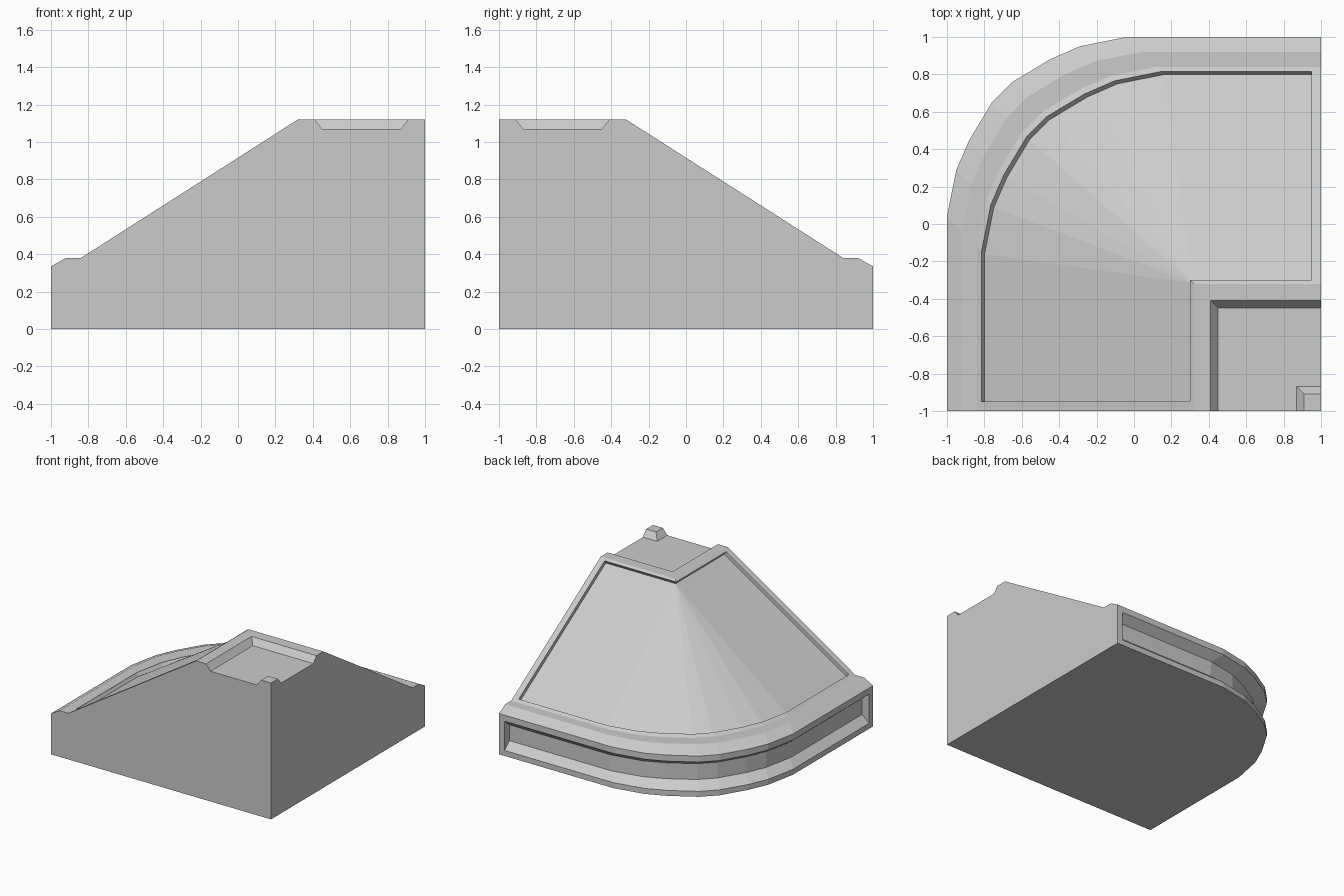
import bpy, bmesh

cube = bpy.data.objects.get("Cube")
if cube:
    bpy.data.objects.remove(cube, do_unlink=True)

grey = bpy.data.materials.new("light_grey")
grey.use_nodes = True
colour = (0.6, 0.6, 0.6, 1.0)
grey.diffuse_color = colour
grey.node_tree.nodes["Principled BSDF"].inputs["Base Color"].default_value = colour

# Half of the rounded corner; the other half mirrors across the diagonal
half = [(-1, 0.04), (-0.95, 0.29), (-0.88, 0.45), (-0.76, 0.65)]
arc = half + [(-y, -x) for x, y in reversed(half)]


def ring(d, z, end=0.0):
    """Footprint path moved inwards by d, its two ends shortened by end."""
    return ([(d - 1, end - 1, z)] + [(x + d, y - d, z) for x, y in arc]
            + [(1 - end, 1 - d, z)])


def square_ring(c, z, end=0.0):
    """Path round the raised square corner, with all arc points at its tip."""
    return [(c, end - 1, z)] + [(c, -c, z)] * len(arc) + [(1 - end, -c, z)]


def strip(low, high):
    return [(low[i], high[i], high[i + 1], low[i + 1]) for i in range(len(low) - 1)]


def frame(low, high, in_low, in_high):
    """Faces between an outer band and a smaller band within it."""
    return (strip(low, in_low) + strip(in_high, high)
            + [(low[0], high[0], in_high[0], in_low[0]),
               (in_low[-1], in_high[-1], high[-1], low[-1])])


def recessed(edge, rim, floor):
    return frame(*edge, *rim) + frame(*rim, *floor) + strip(*floor)


def build(name, faces):
    bm = bmesh.new()
    for face in faces:
        points = []
        for p in face:
            if p not in points:
                points.append(p)
        if len(points) > 2:
            bm.faces.new([bm.verts.new(p) for p in points])
    bmesh.ops.remove_doubles(bm, verts=bm.verts[:], dist=0.0002)
    mesh = bpy.data.meshes.new(name)
    bm.to_mesh(mesh)
    bm.free()
    mesh.materials.append(grey)
    bpy.context.collection.objects.link(bpy.data.objects.new(name, mesh))


# Section levels, from the ground up to the raised corner
foot, eave = ring(0, 0), ring(0, 0.335)
gutter, slope_foot = ring(0.08, 0.38), ring(0.16, 0.38)
tray = [square_ring(c, z) for c, z in
        [(0.32, 1.12), (0.41, 1.12), (0.45, 1.07), (0.87, 1.07), (0.91, 1.12), (1, 1.12)]]

# Outer wall with its bevelled channel
build("outer_wall", recessed(
    (foot, eave),
    (ring(0, 0.045, 0.05), ring(0, 0.285, 0.05)),
    (ring(0.065, 0.1, 0.05), ring(0.065, 0.23, 0.05))))

# Ledge between wall and slope
build("ledge", strip(eave, gutter) + strip(gutter, slope_foot))

# Fan-shaped slope with a sunken panel
build("sloped_roof", recessed(
    (slope_foot, tray[0]),
    (ring(0.185, 0.396, 0.05), square_ring(0.3, 1.107, 0.05)),
    (ring(0.201, 0.371, 0.05), square_ring(0.316, 1.082, 0.05))))

# Raised square with rim, sunken floor and corner block
top_faces = []
for low, high in zip(tray, tray[1:]):
    top_faces += strip(low, high)
build("top_tray", top_faces)

# Flat cut sides and underside
levels = [foot, eave, gutter, slope_foot] + tray
corner = (1, -1, 0)
build("cut_sides_and_base", [
    [corner] + [r[0] for r in reversed(levels)],
    [r[-1] for r in levels] + [corner],
    foot + [corner]])
